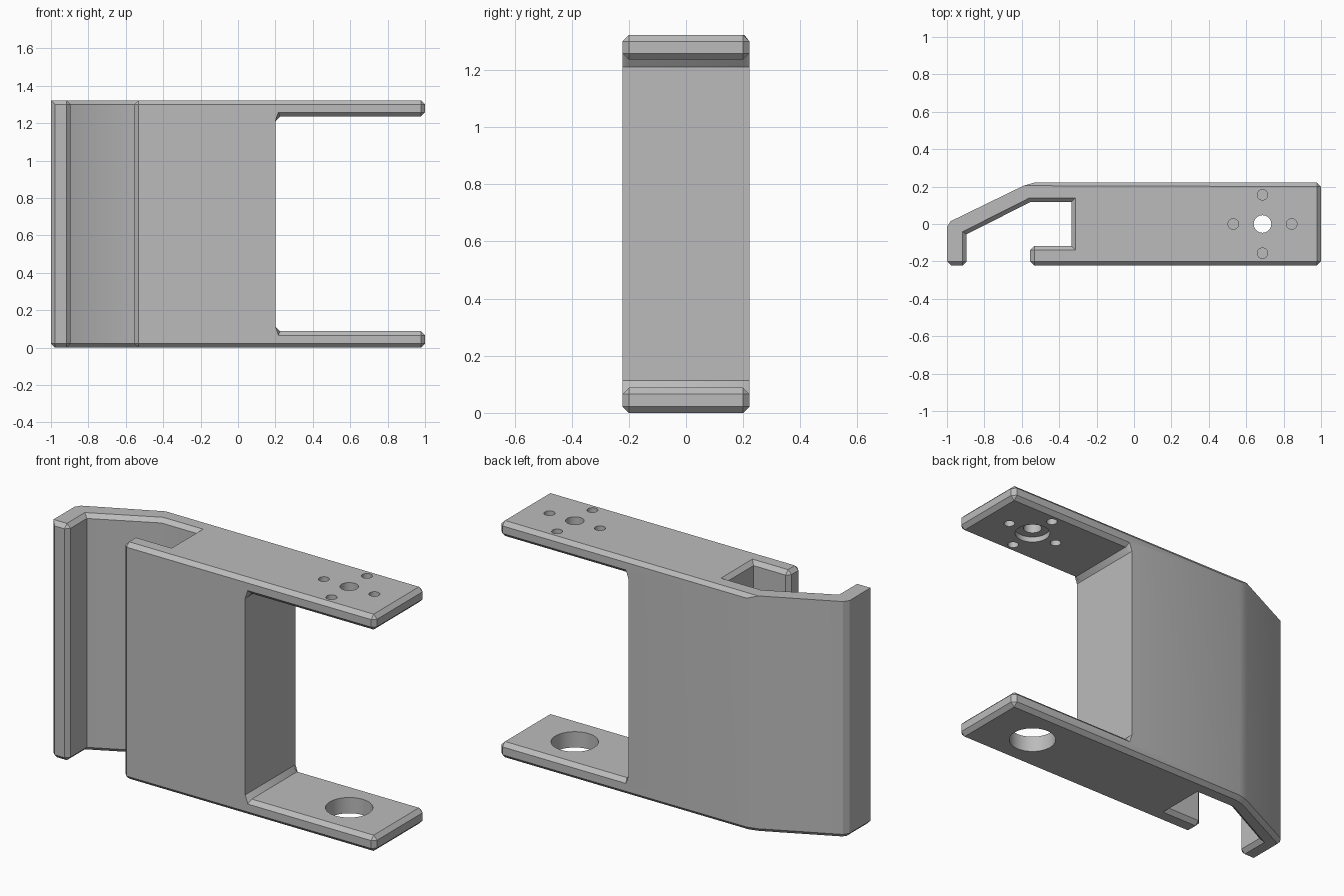
import bpy, bmesh
from mathutils import Matrix, Vector

if "Cube" in bpy.data.objects:
    bpy.data.objects.remove(bpy.data.objects["Cube"], do_unlink=True)

H, D, C = 1.322, 0.222, 0.022       # height, half depth, chamfer
LOW, HIGH, POST = 0.088, 1.236, 0.2  # notch limits

grey = bpy.data.materials.new("mid grey")
grey.use_nodes = True
grey.diffuse_color = (0.5, 0.5, 0.5, 1)
grey.node_tree.nodes["Principled BSDF"].inputs["Base Color"].default_value = (0.5, 0.5, 0.5, 1)


def new_object(name, bm):
    bmesh.ops.recalc_face_normals(bm, faces=bm.faces)
    mesh = bpy.data.meshes.new(name)
    bm.to_mesh(mesh)
    bm.free()
    mesh.materials.append(grey)
    obj = bpy.data.objects.new(name, mesh)
    bpy.context.collection.objects.link(obj)
    return obj


def prism(name, points, offset):
    bm = bmesh.new()
    face = bm.faces.new([bm.verts.new(p) for p in points])
    ext = bmesh.ops.extrude_face_region(bm, geom=[face])
    moved = [v for v in ext["geom"] if isinstance(v, bmesh.types.BMVert)]
    bmesh.ops.translate(bm, verts=moved, vec=offset)
    return new_object(name, bm)


def cylinder(name, x, y, radius, z0, z1):
    bm = bmesh.new()
    bmesh.ops.create_cone(bm, cap_ends=True, segments=48, radius1=radius, radius2=radius,
                          depth=z1 - z0, matrix=Matrix.Translation((x, y, (z0 + z1) / 2)))
    return new_object(name, bm)


def cut(obj, cutter):
    cutter.hide_render = True
    mod = obj.modifiers.new("cut", "BOOLEAN")
    mod.operation, mod.solver, mod.object = "DIFFERENCE", "EXACT", cutter
    bpy.context.view_layer.objects.active = obj
    bpy.ops.object.modifier_apply(modifier=mod.name)
    bpy.data.objects.remove(cutter, do_unlink=True)


# Body: plan outline with hooked arm and slot
outline = [(1, D), (-0.53, D), (-0.59, 0.205), (-0.98, 0.015), (-1, -0.015), (-1, -D),
           (-0.895, -D), (-0.895, -0.055), (-0.555, 0.117), (-0.335, 0.117),
           (-0.335, -0.117), (-0.555, -0.117), (-0.555, -D), (1, -D)]
bracket = prism("bracket", [(x, y, 0) for x, y in outline], (0, 0, H))

# Notch between the two plates
R = 0.025
notch = [(1.2, LOW), (POST + R, LOW), (POST, LOW + R),
         (POST, HIGH - R), (POST + R, HIGH), (1.2, HIGH)]
cut(bracket, prism("notch_cutter", [(x, -0.5, z) for x, z in notch], (0, 1, 0)))


def near(a, b):
    return abs(a - b) < 0.002


def wants_chamfer(e):
    if len(e.link_faces) != 2 or e.calc_face_angle(0) < 0.6:
        return False
    a, b = (v.co for v in e.verts)
    mid, run = (a + b) / 2, b - a
    if near(run.x, 0) and near(run.y, 0):            # upright edges
        return (near(mid.x, 1) or (near(mid.y, -D) and mid.x < -0.5)
                or (near(mid.x, -0.555) and near(mid.y, -0.117)))
    if near(mid.z, 0):
        return True
    if near(mid.z, H):                               # outer arm rim stays sharp
        side = [f.normal for f in e.link_faces if abs(f.normal.z) < 0.5][0]
        return not (mid.x < -0.55 and (side.x < -0.9 and mid.x < -0.9 or side.y > 0.1 and mid.y > 0
                                       or side.x < -0.5 and mid.x < -0.9))
    # notch rim along both sides and the open ends
    return mid.x > POST + 0.005 and (near(mid.x, 1) or near(abs(mid.y), D))


# Chamfer the chosen edges
bm = bmesh.new()
bm.from_mesh(bracket.data)
bmesh.ops.remove_doubles(bm, verts=bm.verts, dist=0.0005)
bmesh.ops.dissolve_limit(bm, angle_limit=0.01, verts=bm.verts, edges=bm.edges)
bm.normal_update()
bmesh.ops.bevel(bm, geom=[e for e in bm.edges if wants_chamfer(e)], offset=C,
                offset_type="OFFSET", segments=1, profile=0.5, affect="EDGES")
bmesh.ops.recalc_face_normals(bm, faces=bm.faces)
bm.to_mesh(bracket.data)
bm.free()

# Holes: large bore below, counterbored shaft hole and four screw holes above
HX, PITCH = 0.687, 0.156
cut(bracket, cylinder("bore_cutter", HX, 0, 0.12, -0.1, 0.2))
cut(bracket, cylinder("shaft_cutter", HX, 0, 0.047, 1.1, 1.5))
cut(bracket, cylinder("counterbore_cutter", HX, 0, 0.09, 1.1, HIGH + 0.03))
for dx, dy in ((1, 0), (-1, 0), (0, 1), (0, -1)):
    cut(bracket, cylinder("screw_cutter", HX + dx * PITCH, dy * PITCH, 0.028, 1.1, 1.5))

for o in bpy.context.selected_objects:
    o.select_set(False)
bracket.select_set(True)
bpy.context.view_layer.objects.active = bracket
bpy.ops.object.shade_smooth_by_angle(angle=0.52)
